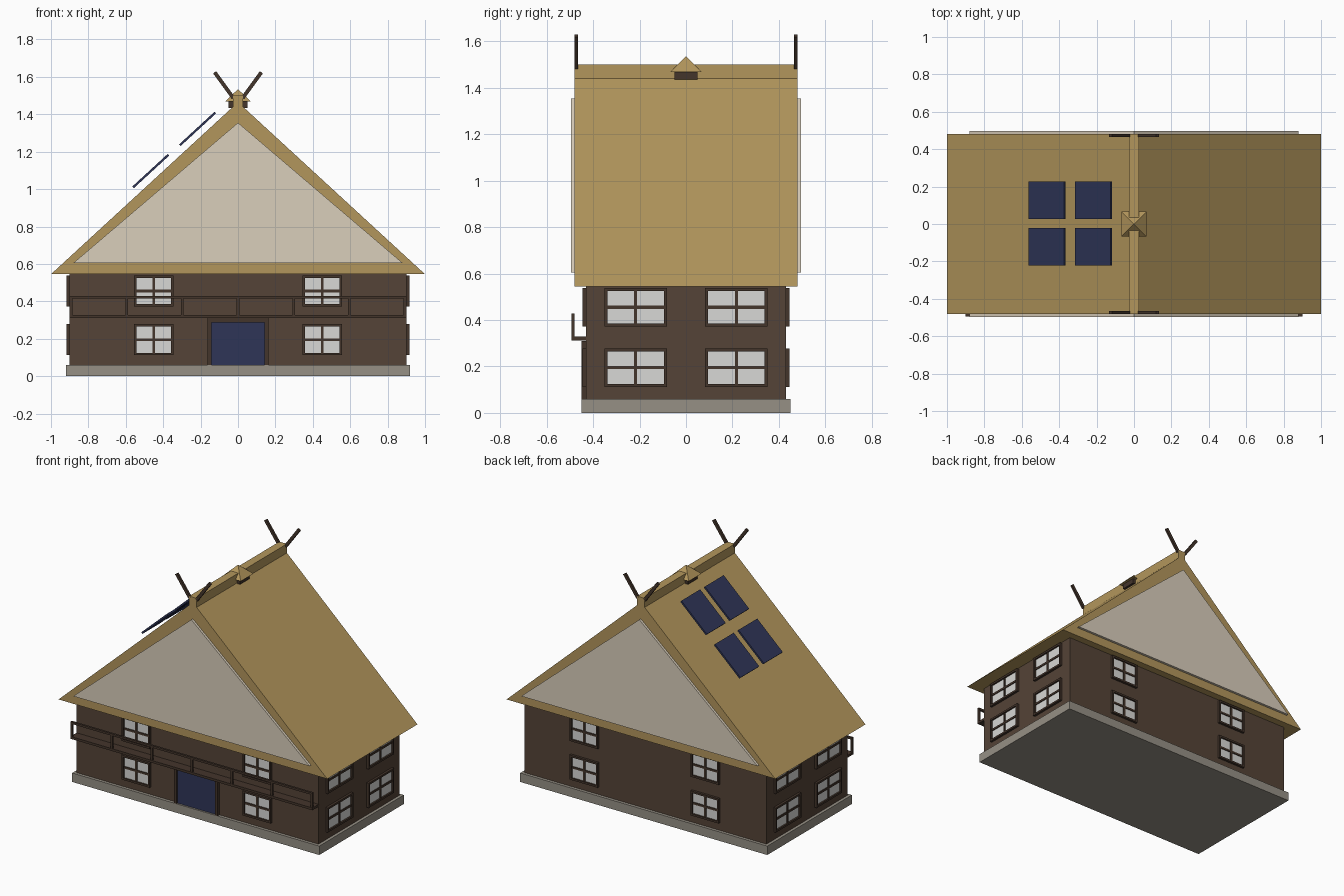
import bpy, bmesh, math
from mathutils import Matrix, Vector

if "Cube" in bpy.data.objects:
    bpy.data.objects.remove(bpy.data.objects["Cube"])


def material(name, rgb):
    m = bpy.data.materials.new(name)
    m.diffuse_color = (*rgb, 1)
    m.use_nodes = True
    m.node_tree.nodes["Principled BSDF"].inputs["Base Color"].default_value = m.diffuse_color
    return m


THATCH = material("thatch", (0.45, 0.305, 0.107))
PLASTER = material("gable plaster", (0.70, 0.62, 0.50))
WOOD = material("wall wood", (0.09, 0.057, 0.038))
TRIM = material("dark trim", (0.057, 0.035, 0.024))
STONE = material("foundation stone", (0.305, 0.28, 0.235))
BLUE = material("dark blue", (0.028, 0.036, 0.097))
GLASS = material("window glass", (0.69, 0.69, 0.67))


def finish(name, bm, mats, matrix=Matrix()):
    bmesh.ops.recalc_face_normals(bm, faces=bm.faces)
    me = bpy.data.meshes.new(name)
    bm.to_mesh(me)
    bm.free()
    for m in mats:
        me.materials.append(m)
    ob = bpy.data.objects.new(name, me)
    ob.matrix_world = matrix
    bpy.context.collection.objects.link(ob)
    return ob


def add_box(bm, lo, hi, mat=0):
    lo, hi = Vector(lo), Vector(hi)
    mtx = Matrix.Translation((lo + hi) / 2) @ Matrix.Diagonal((*(hi - lo), 1))
    geo = bmesh.ops.create_cube(bm, size=1, matrix=mtx)
    for f in {f for v in geo["verts"] for f in v.link_faces}:
        f.material_index = mat


def box(name, lo, hi, mat, matrix=Matrix()):
    bm = bmesh.new()
    add_box(bm, lo, hi)
    return finish(name, bm, [mat], matrix)


def prism(name, half, z0, z1, y0, y1, mat):
    """Triangular profile in xz, extruded along y."""
    bm = bmesh.new()
    face = bm.faces.new([bm.verts.new(p) for p in
                         ((-half, y0, z0), (half, y0, z0), (0, y0, z1))])
    ext = bmesh.ops.extrude_face_region(bm, geom=[face], use_keep_orig=True)
    verts = [g for g in ext["geom"] if isinstance(g, bmesh.types.BMVert)]
    bmesh.ops.translate(bm, verts=verts, vec=(0, y1 - y0, 0))
    return finish(name, bm, [mat])


def window(name, w, h, matrix):
    """Window facing local -y, wall surface at y = 0."""
    bm = bmesh.new()
    a, b, t, d = w / 2, h / 2, 0.013, -0.016
    add_box(bm, (-a + t, -0.005, -b + t), (a - t, 0.004, b - t), 1)
    for s in (-1, 1):
        x, z = sorted((s * a, s * (a - t))), sorted((s * b, s * (b - t)))
        add_box(bm, (x[0], d, -b), (x[1], 0.004, b))
        add_box(bm, (-a + t, d, z[0]), (a - t, 0.004, z[1]))
    add_box(bm, (-0.007, -0.011, -b + t), (0.007, 0, b - t))
    add_box(bm, (-a + t, -0.0105, -0.007), (a - t, 0, 0.007))
    finish(name, bm, [TRIM, GLASS], matrix)


# Foundation and walls
box("foundation", (-0.92, -0.45, 0), (0.92, 0.45, 0.06), STONE)
box("walls", (-0.90, -0.43, 0.06), (0.90, 0.43, 0.55), WOOD)

# Roof, gables and ridge
prism("roof", 1.0, 0.545, 1.465, -0.48, 0.48, THATCH)
for label, s in (("front", -1), ("back", 1)):
    prism(label + "_gable", 0.88, 0.605, 1.355, s * 0.47, s * 0.496, PLASTER)
box("ridge", (-0.028, -0.48, 1.42), (0.028, 0.48, 1.50), THATCH)

# Ridge vent with pyramid cap
box("vent", (-0.05, -0.05, 1.435), (0.05, 0.05, 1.468), TRIM)
bm = bmesh.new()
bmesh.ops.create_cone(bm, cap_ends=True, segments=4, radius1=0.068 * math.sqrt(2),
                      radius2=0, depth=0.067,
                      matrix=Matrix.Translation((0, 0, 1.5015)) @ Matrix.Rotation(math.pi / 4, 4, "Z"))
finish("vent_cap", bm, [THATCH])

# Crossed ridge poles at both ends
for y in (-0.473, 0.473):
    for s in (-1, 1):
        m = Matrix.Translation((s * 0.025, y, 1.487)) @ Matrix.Rotation(s * math.radians(36), 4, "Y")
        box("ridge_pole", (-0.01, -0.007, 0), (0.01, 0.007, 0.17), TRIM, m)

# Solar panels floating above the left slope
tilt = Matrix.Rotation(-math.atan(0.92), 4, "Y")
for x, z in ((-0.466, 1.097), (-0.216, 1.322)):
    for y in (-0.122, 0.128):
        box("solar_panel", (-0.129, -0.1, -0.006), (0.129, 0.1, 0.006), BLUE,
            Matrix.Translation((x, y, z)) @ tilt)

# Windows on all four sides, two storeys
for side, turn, dist, off, w in (("front", 0, 0.43, 0.45, 0.21), ("right", 90, 0.90, 0.217, 0.27),
                                 ("back", 180, 0.43, 0.45, 0.21), ("left", 270, 0.90, 0.217, 0.27)):
    for x in (-off, off):
        for z in (0.195, 0.455):
            window(side + "_window", w, 0.166,
                   Matrix.Rotation(math.radians(turn), 4, "Z") @ Matrix.Translation((x, -dist, z)))

# Door and its frame
box("door", (-0.143, -0.438, 0.06), (0.143, -0.42, 0.288), BLUE)
for s in (-1, 1):
    x = sorted((s * 0.143, s * 0.163))
    box("door_jamb", (x[0], -0.45, 0.06), (x[1], -0.42, 0.31), TRIM)
box("door_lintel", (-0.143, -0.45, 0.288), (0.143, -0.42, 0.31), TRIM)

# Balcony with railing
box("balcony_floor", (-0.90, -0.494, 0.312), (0.90, -0.42, 0.328), TRIM)
box("balcony_rail", (-0.90, -0.494, 0.414), (0.90, -0.48, 0.428), TRIM)
for i in range(7):
    x = -0.893 + i * 0.893 / 3
    box("balcony_post", (x - 0.007, -0.493, 0.32), (x + 0.007, -0.481, 0.42), TRIM)
